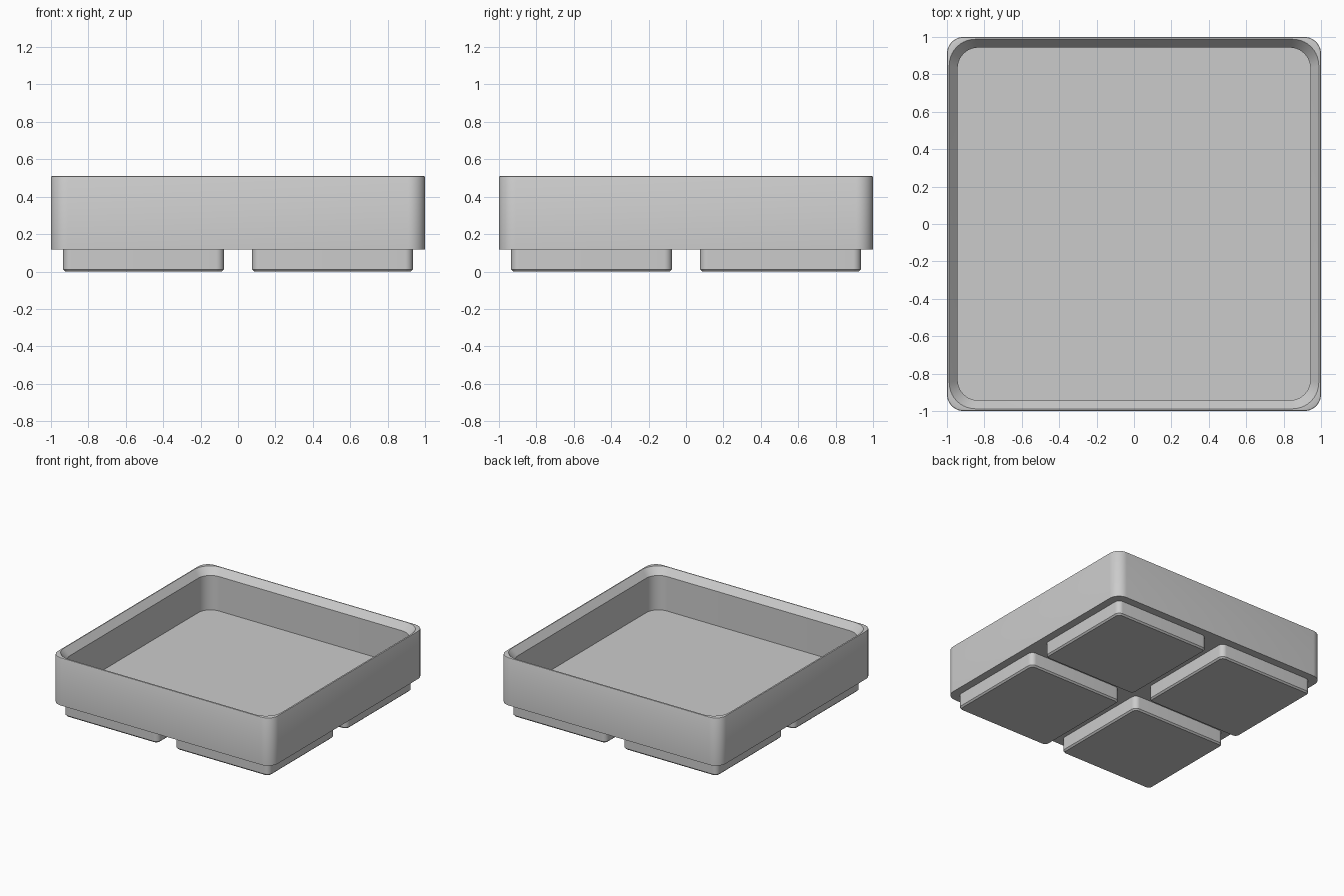
import bpy, bmesh, math

if "Cube" in bpy.data.objects:
    bpy.data.objects.remove(bpy.data.objects["Cube"])

SEG = 10  # segments per rounded corner

mat = bpy.data.materials.new("light_grey")
mat.diffuse_color = (0.6, 0.6, 0.6, 1)
mat.use_nodes = True
mat.node_tree.nodes["Principled BSDF"].inputs["Base Color"].default_value = mat.diffuse_color


def rounded_square(half, r, z, cx=0, cy=0):
    """Points of a rounded square at height z, counter-clockwise."""
    pts = []
    for q in range(4):
        a0 = q * math.pi / 2
        sx, sy = ((1, 1), (-1, 1), (-1, -1), (1, -1))[q]
        for i in range(SEG + 1):
            a = a0 + i / SEG * math.pi / 2
            pts.append((cx + sx * (half - r) + r * math.cos(a),
                        cy + sy * (half - r) + r * math.sin(a), z))
    return pts


def loft(name, rings, cx=0, cy=0):
    """Solid through (half size, corner radius, height) rings, capped at both ends."""
    bm = bmesh.new()
    loops = [[bm.verts.new(p) for p in rounded_square(*ring, cx, cy)] for ring in rings]
    for a, b in zip(loops, loops[1:]):
        for i in range(len(a)):
            j = (i + 1) % len(a)
            bm.faces.new((a[i], a[j], b[j], b[i]))
    bm.faces.new(loops[0][::-1])
    bm.faces.new(loops[-1])
    me = bpy.data.meshes.new(name)
    bm.to_mesh(me)
    bm.free()
    me.materials.append(mat)
    ob = bpy.data.objects.new(name, me)
    bpy.context.collection.objects.link(ob)
    bpy.context.view_layer.objects.active = ob
    ob.select_set(True)
    bpy.ops.object.shade_smooth_by_angle(angle=math.radians(30))
    ob.select_set(False)
    return ob


# Tray: outer wall, rounded rim, sloped lip, inner wall and floor
loft("tray", [
    (1.0, 0.09, 0.117),
    (1.0, 0.09, 0.504),
    (0.998, 0.088, 0.508),
    (0.994, 0.086, 0.51),
    (0.988, 0.14, 0.51),
    (0.943, 0.11, 0.455),
    (0.943, 0.11, 0.172),
])

# Four square feet with a chamfered lower edge
for sx in (-1, 1):
    for sy in (-1, 1):
        loft("foot", [
            (0.418, 0.03, 0.0),
            (0.43, 0.042, 0.012),
            (0.43, 0.042, 0.117),
        ], sx * 0.505, sy * 0.505)
